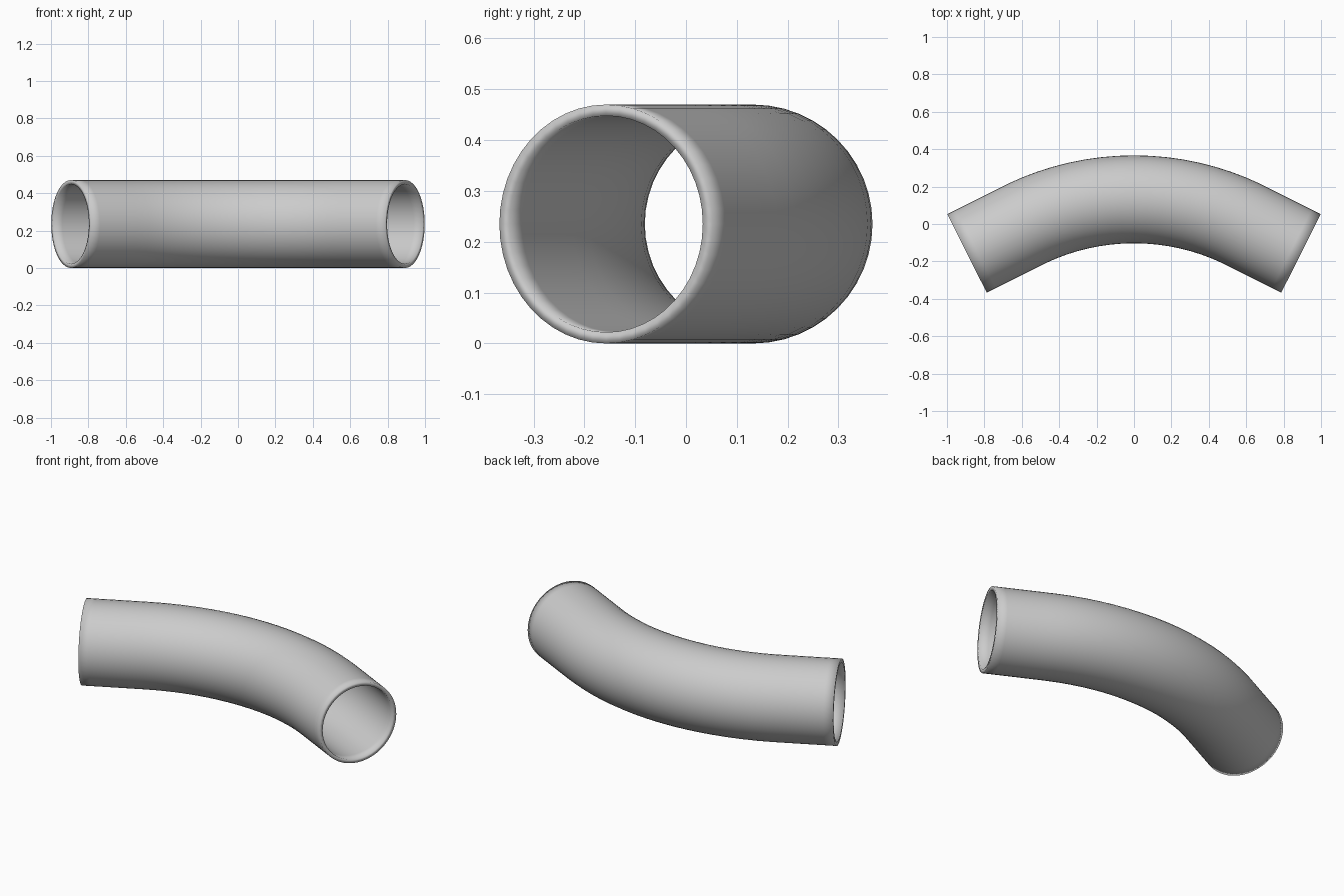
import bpy, bmesh
from math import sin, cos, pi, radians

if "Cube" in bpy.data.objects:
    bpy.data.objects.remove(bpy.data.objects["Cube"])

OUTER, WALL = 0.235, 0.022      # pipe radius and wall thickness
SIDES = 48
BEND = radians(26.7)            # half of the total bend angle
R, L = 1.339, 0.326             # centreline bend radius, straight end length
APEX_Y = 0.132


def centreline(s):
    """Point and heading at signed arc length s from the middle."""
    side = 1 if s >= 0 else -1
    a = min(abs(s) / R, BEND)
    rest = max(abs(s) - R * BEND, 0)
    x = R * sin(a) + rest * cos(a)
    y = APEX_Y - R * (1 - cos(a)) - rest * sin(a)
    return side * x, y, side * a


# Stations: even along the bend, with a support loop close to each open end
half = R * BEND + L
inner = half - 0.055
stations = [-half] + [-inner + 2 * inner * i / 24 for i in range(25)] + [half]


def ring(bm, s, radius):
    x, y, a = centreline(s)
    verts = []
    for i in range(SIDES):
        t = 2 * pi * i / SIDES
        u = radius * cos(t)
        verts.append(bm.verts.new((x + u * sin(a), y + u * cos(a), OUTER + radius * sin(t))))
    return verts


# Pipe: outer wall, then back along the inner wall, closed into one loop of rings
bm = bmesh.new()
rings = [ring(bm, s, OUTER) for s in stations]
rings += [ring(bm, s, OUTER - WALL) for s in reversed(stations)]
for k, a in enumerate(rings):
    b = rings[(k + 1) % len(rings)]
    for i in range(SIDES):
        j = (i + 1) % SIDES
        bm.faces.new((a[i], a[j], b[j], b[i])).smooth = True
bmesh.ops.recalc_face_normals(bm, faces=bm.faces)
mesh = bpy.data.meshes.new("bent_pipe")
bm.to_mesh(mesh)
bm.free()
bpy.context.collection.objects.link(bpy.data.objects.new("bent_pipe", mesh))
